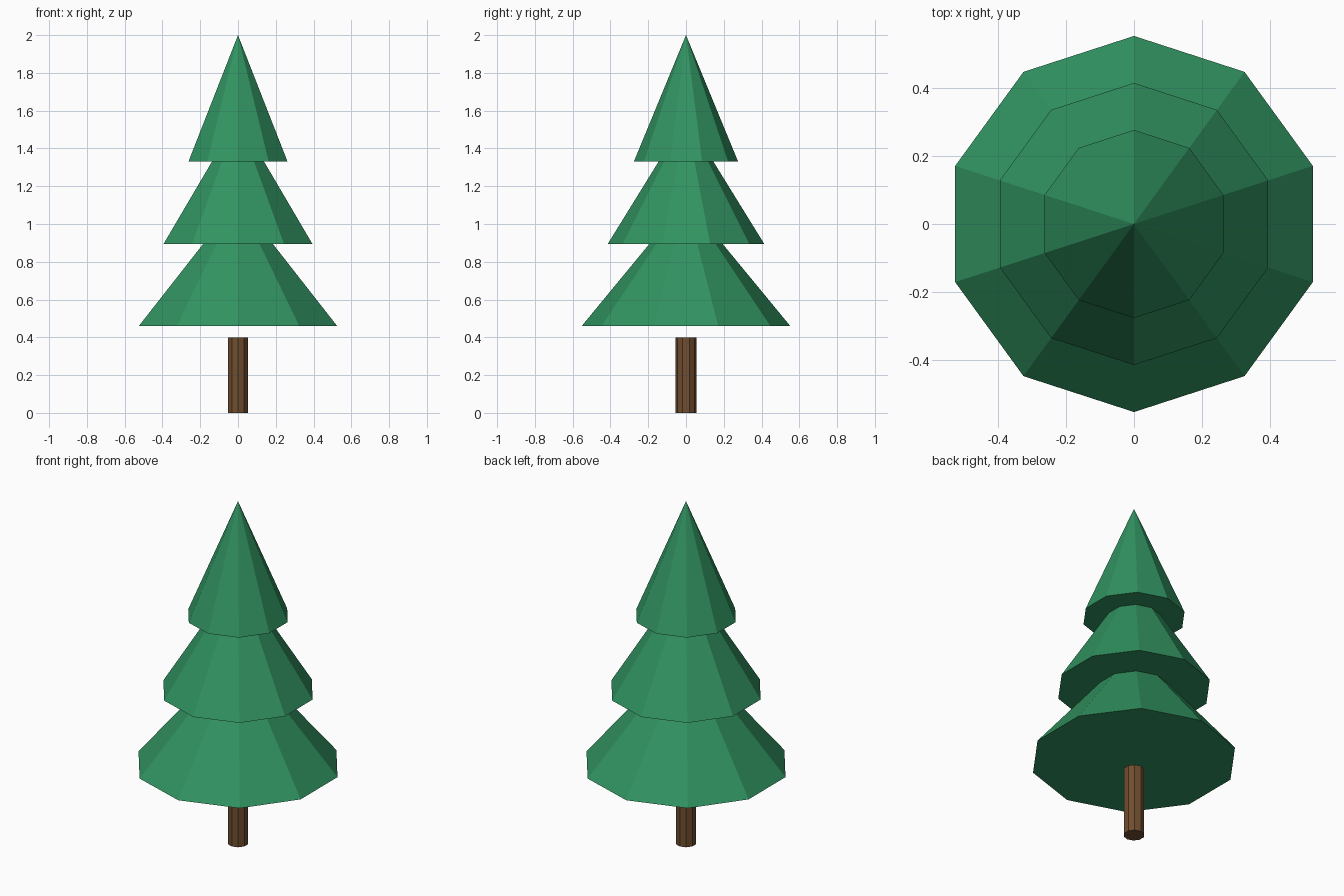
import bpy
import math

cube = bpy.data.objects.get("Cube")
if cube:
    bpy.data.objects.remove(cube, do_unlink=True)

SIDES = 10


def make_material(name, color):
    mat = bpy.data.materials.new(name)
    mat.use_nodes = True
    mat.diffuse_color = color
    mat.node_tree.nodes["Principled BSDF"].inputs["Base Color"].default_value = color
    return mat


def add_part(name, radius, top_radius, bottom, height, mat):
    """Flat-sided cone or cylinder standing on the given height, one corner facing +y."""
    bpy.ops.mesh.primitive_cone_add(
        vertices=SIDES, radius1=radius, radius2=top_radius, depth=height,
        location=(0, 0, bottom + height / 2))
    obj = bpy.context.object
    obj.name = name
    obj.data.name = name
    obj.data.materials.append(mat)
    return obj


needle_green = make_material("needle green", (0.031, 0.292, 0.119, 1))
bark_brown = make_material("bark brown", (0.162, 0.076, 0.028, 1))

# Trunk, ending just below the foliage
add_part("trunk", 0.056, 0.056, 0, 0.4, bark_brown)

# Three overlapping foliage tiers, same height, narrowing upwards
tiers = [("lower_foliage", 0.552), ("middle_foliage", 0.414), ("upper_foliage", 0.276)]
for i, (name, radius) in enumerate(tiers):
    add_part(name, radius, 0, 0.46 + 0.435 * i, 0.67, needle_green)
